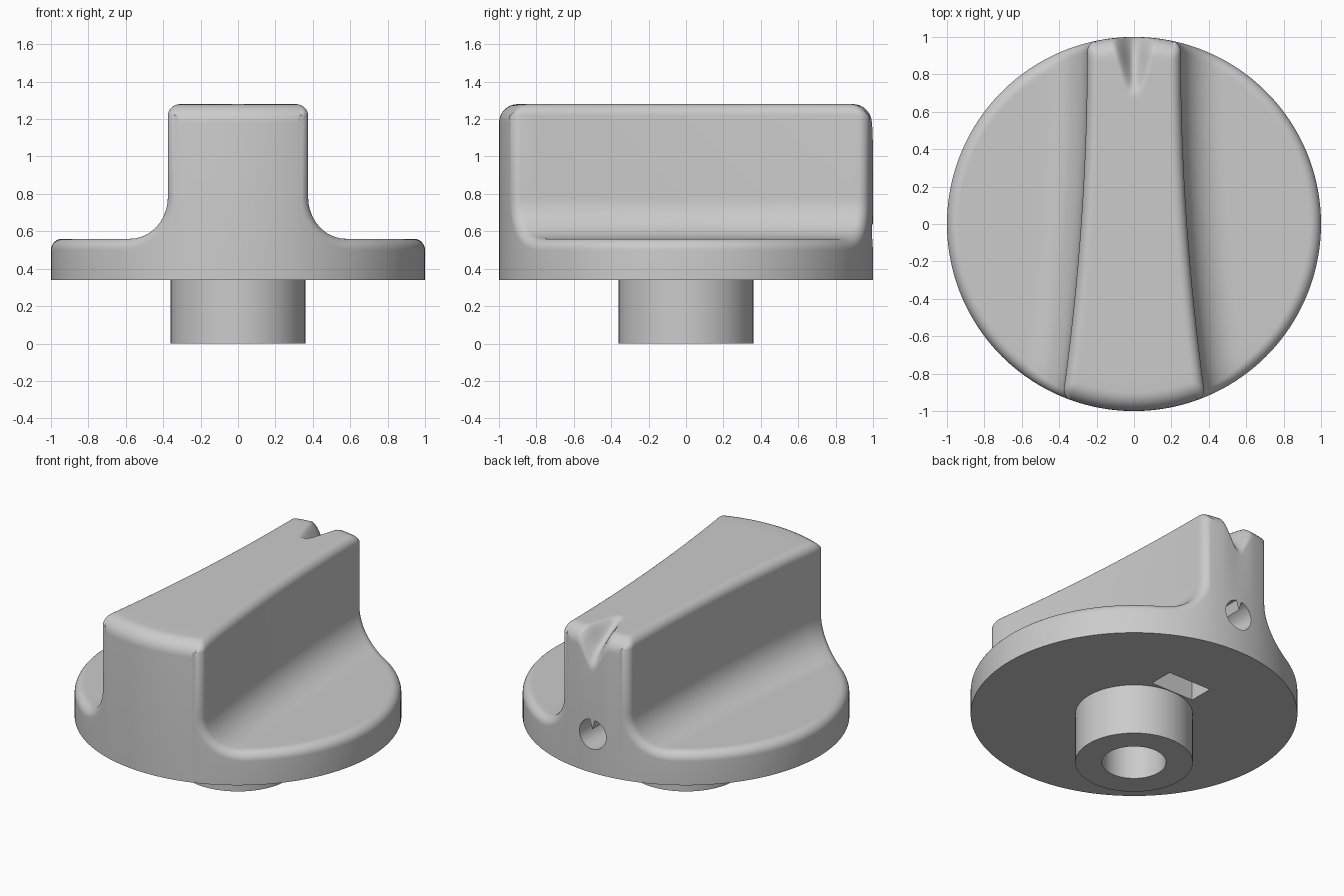
import bpy
import bmesh
from math import sin, cos, pi, sqrt
from mathutils import Vector, Matrix

cube = bpy.data.objects.get("Cube")
if cube:
    bpy.data.objects.remove(cube, do_unlink=True)

# Main dimensions
RADIUS, BASE, DISC_TOP, TOP = 1.0, 0.34, 0.56, 1.28
EDGE, END_EDGE, FILLET = 0.06, 0.10, 0.22
HUB_RADIUS, BORE_RADIUS = 0.36, 0.196

grey = bpy.data.materials.new("light_grey")
grey.use_nodes = True
grey.diffuse_color = (0.6, 0.6, 0.6, 1)
grey.node_tree.nodes["Principled BSDF"].inputs["Base Color"].default_value = (0.6, 0.6, 0.6, 1)


def make_object(name, bm):
    bmesh.ops.recalc_face_normals(bm, faces=bm.faces)
    mesh = bpy.data.meshes.new(name)
    bm.to_mesh(mesh)
    bm.free()
    mesh.materials.append(grey)
    obj = bpy.data.objects.new(name, mesh)
    bpy.context.collection.objects.link(obj)
    return obj


def cylinder(name, radius, z0, z1, sides=96):
    bm = bmesh.new()
    bmesh.ops.create_cone(bm, cap_ends=True, segments=sides, radius1=radius, radius2=radius,
                          depth=z1 - z0, matrix=Matrix.Translation((0, 0, (z0 + z1) / 2)))
    return make_object(name, bm)


def activate(obj):
    bpy.ops.object.select_all(action='DESELECT')
    obj.select_set(True)
    bpy.context.view_layer.objects.active = obj


def cut(obj, cutter):
    mod = obj.modifiers.new("cut", 'BOOLEAN')
    mod.operation, mod.solver, mod.object = 'DIFFERENCE', 'EXACT', cutter
    activate(obj)
    bpy.ops.object.modifier_apply(modifier=mod.name)


# Grip half width, tapering towards the back
def half_width(y):
    u = y / 0.92
    return 0.283 - 0.065 * u + 0.032 * u * u


def smooth(t):
    t = min(max(t, 0), 1)
    return t * t * (3 - 2 * t)


# Pointer groove depth at the back of the grip top
def groove(x, y):
    t = min(max((y - 0.70) / 0.27, 0), 1)
    return 0.16 * t * smooth(1 - abs(x) / (0.04 + 0.08 * t))


# Half section samples: x = a * half_width + b, height, normal x, normal z, end radius
def half_section():
    out = []
    for i in range(21):                                   # grip top
        out.append((i / 20, -EDGE * i / 20, TOP, 0, 1, END_EDGE))
    for i in range(1, 9):                                 # rounded top edge
        c, s = cos(pi / 2 * (1 - i / 8)), sin(pi / 2 * (1 - i / 8))
        out.append((1, EDGE * (c - 1), TOP - EDGE + EDGE * s, c, s,
                    EDGE + (END_EDGE - EDGE) * s))
    for i in range(13):                                   # fillet down to the disc
        c, s = cos(pi / 2 * i / 12), sin(pi / 2 * i / 12)
        out.append((1, FILLET * (1 - c), DISC_TOP + FILLET * (1 - s), c, s, EDGE))
    for i in range(1, 25):                                # disc top
        k = sin(pi / 2 * i / 24)
        out.append((1 - k, (1 - k) * FILLET + k * (RADIUS - EDGE), DISC_TOP, 0, 1, EDGE))
    return out


# One rounded end of a section line: the arc from the top skin to the rim, then the wall
def rim(sample, side, sign):
    a, b, z, nx, nz, q = sample
    y = sign * 0.9
    for _ in range(30):
        x = a * half_width(y) + b - q * nx
        y = sign * sqrt(max((RADIUS - q) ** 2 - x * x, 0))
    centre = Vector((side * x, y, z - q * nz))
    normal = Vector((side * nx, 0, nz))
    radial = Vector((centre.x, centre.y, 0)).normalized()
    points = [centre + q * normal.slerp(radial, i / 8) for i in range(9)]
    end = points[-1]
    return y, points + [Vector((end.x, end.y, BASE))]


def section_line(sample, side):
    a, b, z = sample[:3]
    y0, front = rim(sample, side, -1)
    y1, back = rim(sample, side, 1)
    steps = [0.8 * i / 16 for i in range(1, 17)] + [0.8 + 0.2 * i / 16 for i in range(1, 16)]
    middle = []
    for v in steps:
        y = y0 + (y1 - y0) * v
        middle.append(Vector((side * (a * half_width(y) + b), y, z)))
    line = front[::-1] + middle + back
    for p in line:
        if p.z > 1.1:
            p.z -= groove(p.x, p.y)
    return line


# Knob body: disc and grip in one skin
half = half_section()
lines = [section_line(s, -1) for s in half[:0:-1]] + [section_line(s, 1) for s in half]
bm = bmesh.new()
grid = [[bm.verts.new(p) for p in line] for line in lines]
for r0, r1 in zip(grid, grid[1:]):
    for j in range(len(r0) - 1):
        bm.faces.new((r0[j], r1[j], r1[j + 1], r0[j + 1]))
bmesh.ops.remove_doubles(bm, verts=bm.verts, dist=0.0002)
bmesh.ops.dissolve_degenerate(bm, edges=bm.edges, dist=0.0001)
bmesh.ops.holes_fill(bm, edges=[e for e in bm.edges if e.is_boundary], sides=0)
body = make_object("knob_body", bm)

# Hub under the disc
hub = cylinder("shaft_hub", HUB_RADIUS, 0, BASE)

# Shaft bore
bore = cylinder("bore_cutter", BORE_RADIUS, -0.1, 0.9, 64)

# Nut pocket in the underside
bm = bmesh.new()
bmesh.ops.create_cube(bm, size=1, matrix=Matrix.Translation((0, 0.447, 0.5))
                      @ Matrix.Diagonal((0.32, 0.166, 0.5, 1)))
pocket = make_object("pocket_cutter", bm)

# Screw hole from the back, with a small key tooth at its top
bm = bmesh.new()
ring = []
for i in range(32):
    r = 0.035 if i == 8 else 0.1
    t = 2 * pi * i / 32
    ring.append(bm.verts.new((r * cos(t), 0.05, 0.6 + r * sin(t))))
face = bm.faces.new(ring)
ext = bmesh.ops.extrude_face_region(bm, geom=[face])
bmesh.ops.translate(bm, vec=(0, 1.1, 0),
                    verts=[g for g in ext["geom"] if isinstance(g, bmesh.types.BMVert)])
screw = make_object("screw_cutter", bm)

for cutter in (bore, pocket, screw):
    cutter.hide_render = True
    cut(body, cutter)
cut(hub, bore)
for cutter in (bore, pocket, screw):
    bpy.data.objects.remove(cutter, do_unlink=True)

for obj in (body, hub):
    activate(obj)
    bpy.ops.object.shade_smooth_by_angle(angle=0.6)
